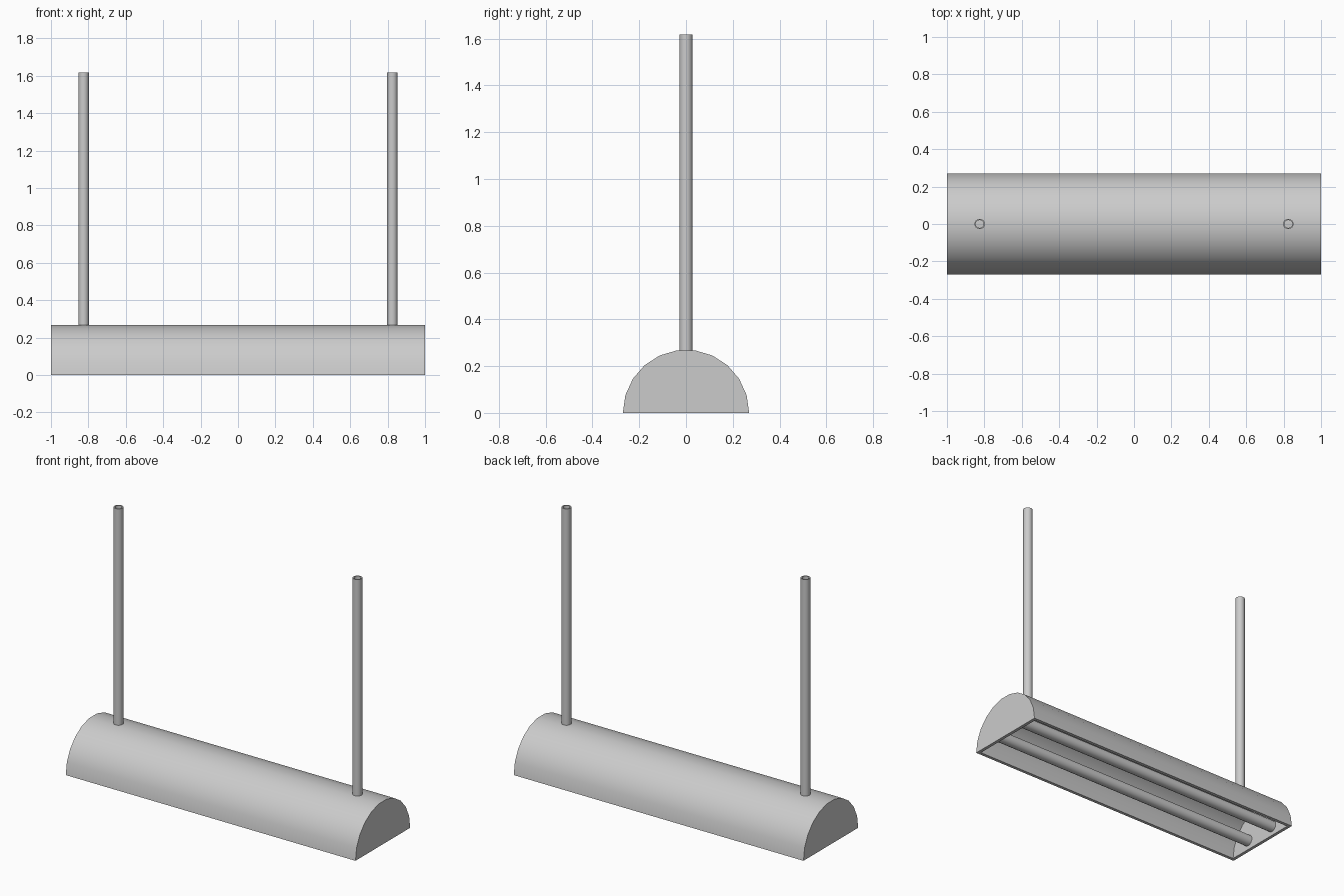
import bpy, bmesh, math

if "Cube" in bpy.data.objects:
    bpy.data.objects.remove(bpy.data.objects["Cube"])

HALF_LEN, RADIUS, WALL, SIDES = 1.0, 0.27, 0.02, 11


def finish(name, bm, angle=35):
    bmesh.ops.recalc_face_normals(bm, faces=bm.faces)
    mesh = bpy.data.meshes.new(name)
    bm.to_mesh(mesh)
    bm.free()
    ob = bpy.data.objects.new(name, mesh)
    bpy.context.collection.objects.link(ob)
    bpy.ops.object.select_all(action='DESELECT')
    bpy.context.view_layer.objects.active = ob
    ob.select_set(True)
    bpy.ops.object.shade_smooth_by_angle(angle=math.radians(angle))
    return ob


def half_shell(bm, radius, half_len):
    """Half cylinder with end caps, open underneath; returns its bottom rim."""
    ends = []
    for x in (-half_len, half_len):
        ring = [bm.verts.new((x, radius * math.cos(math.pi * i / SIDES),
                              radius * math.sin(math.pi * i / SIDES)))
                for i in range(SIDES + 1)]
        bm.faces.new(ring)
        ends.append(ring)
    a, b = ends
    for i in range(SIDES):
        bm.faces.new((a[i], a[i + 1], b[i + 1], b[i]))
    return [a[0], a[-1], b[-1], b[0]]


def tube(bm, p, q, r, sides=16):
    """Open ring-to-ring wall; axis along x or z."""
    rings = []
    for c in (p, q):
        ring = []
        for i in range(sides):
            t = 2 * math.pi * i / sides
            u, v = r * math.cos(t), r * math.sin(t)
            off = (0, u, v) if p[0] != q[0] else (u, v, 0)
            ring.append(bm.verts.new([c[k] + off[k] for k in range(3)]))
        rings.append(ring)
    for i in range(sides):
        j = (i + 1) % sides
        bm.faces.new((rings[0][i], rings[0][j], rings[1][j], rings[1][i]))
    return rings


# Hollow half-round housing with a flat rim
bm = bmesh.new()
outer = half_shell(bm, RADIUS, HALF_LEN)
inner = half_shell(bm, RADIUS - WALL, HALF_LEN - WALL)
for i in range(4):
    j = (i + 1) % 4
    bm.faces.new((outer[i], outer[j], inner[j], inner[i]))
finish("lamp_housing", bm)

# Two fluorescent tubes inside the housing
for side, y in (("front", -0.11), ("back", 0.11)):
    bm = bmesh.new()
    for ring in tube(bm, (-0.98, y, 0.06), (0.98, y, 0.06), 0.035):
        bm.faces.new(ring)
    finish("light_tube_" + side, bm)

# Two hollow hanging rods
for side, x in (("left", -0.825), ("right", 0.825)):
    bm = bmesh.new()
    base, top = (x, 0, 0.255), (x, 0, 1.617)
    out = tube(bm, base, top, 0.028)
    inn = tube(bm, base, top, 0.021)
    for o, n in zip(out, inn):
        for i in range(16):
            j = (i + 1) % 16
            bm.faces.new((o[i], o[j], n[j], n[i]))
    finish("hanging_rod_" + side, bm)
